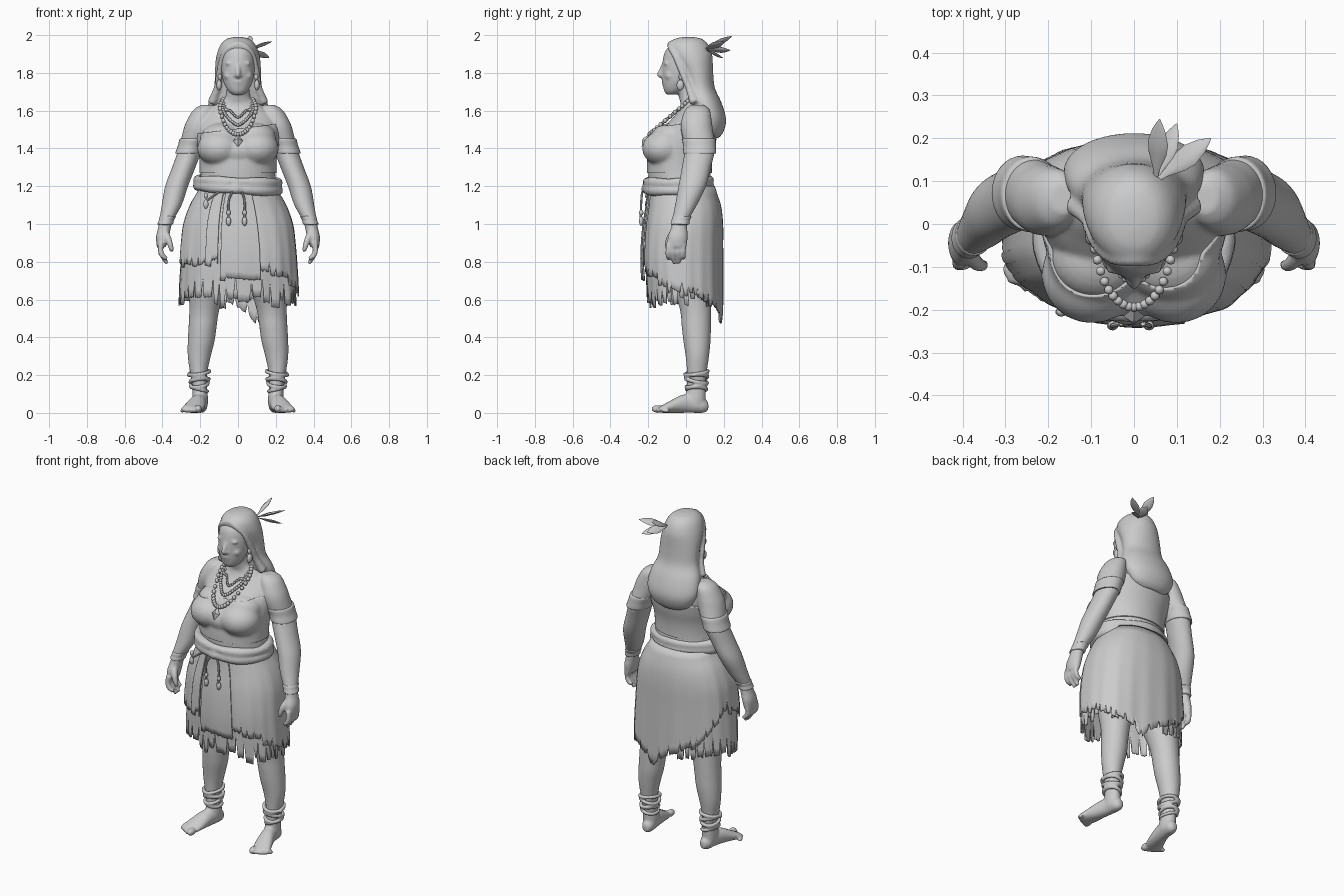
import bpy, bmesh, math, random
from mathutils import Vector, Matrix

if "Cube" in bpy.data.objects:
    bpy.data.objects.remove(bpy.data.objects["Cube"])

random.seed(4)
mat = bpy.data.materials.new("clay_grey")
mat.diffuse_color = (0.6, 0.6, 0.6, 1)
mat.use_nodes = True
mat.node_tree.nodes["Principled BSDF"].inputs["Base Color"].default_value = mat.diffuse_color


def finish(name, bm, angle=40):
    bmesh.ops.recalc_face_normals(bm, faces=bm.faces)
    me = bpy.data.meshes.new(name)
    bm.to_mesh(me)
    bm.free()
    me.materials.append(mat)
    me.shade_smooth()
    me.set_sharp_from_angle(angle=math.radians(angle))
    ob = bpy.data.objects.new(name, me)
    bpy.context.collection.objects.link(ob)
    return ob


def spline(pts, t):
    """Smooth curve through tuples, t from 0 to len-1."""
    i = min(int(t), len(pts) - 2)
    f = t - i
    p = [pts[max(0, min(len(pts) - 1, i + k))] for k in (-1, 0, 1, 2)]
    return [0.5 * (2 * b + (c - a) * f + (2 * a - 5 * b + 4 * c - d) * f * f
                   + (3 * b - a - 3 * c + d) * f ** 3) for a, b, c, d in zip(*p)]


def loft(bm, rings, seg=32, sub=4, s=1, along_y=False):
    """Skin ellipses (cx, cy, z, rx, ry); along_y swaps the last two axes."""
    rows = []
    for k in range((len(rings) - 1) * sub + 1):
        cx, cy, z, rx, ry = spline(rings, k / sub)
        row = []
        for j in range(seg):
            a = math.tau * j / seg
            x, y = cx + rx * math.cos(a), cy + ry * math.sin(a)
            row.append(bm.verts.new((s * x, z, max(y, 0)) if along_y else (s * x, y, z)))
        rows.append(row)
    skin(bm, rows)


def skin(bm, rows, caps=True):
    seg = len(rows[0])
    for a, b in zip(rows, rows[1:]):
        for j in range(seg):
            bm.faces.new((a[j], a[(j + 1) % seg], b[(j + 1) % seg], b[j]))
    if caps:
        bm.faces.new(rows[0])
        bm.faces.new(rows[-1])


def ball(bm, c, r, seg=16):
    m = Matrix.Translation(c) @ Matrix.Diagonal((*r, 1))
    bmesh.ops.create_uvsphere(bm, u_segments=seg, v_segments=max(5, seg // 2), radius=1, matrix=m)


def tube(bm, pts, seg=10, sub=5, close=False):
    """Round tube through (x, y, z, r) points."""
    n = (len(pts) - 1) * sub
    path = [spline(pts, k / sub) for k in range(n + 1)]
    rows = []
    for k, p in enumerate(path):
        lo, hi = path[max(k - 1, 0)], path[min(k + 1, n)]
        if close and k in (0, n):
            lo, hi = path[n - 1], path[1]
        q = (Vector(hi[:3]) - Vector(lo[:3])).to_track_quat('Z', 'X').to_matrix()
        rows.append([bm.verts.new(Vector(p[:3]) + q @ Vector((p[3] * math.cos(a), p[3] * math.sin(a), 0)))
                     for a in (math.tau * j / seg for j in range(seg))])
    skin(bm, rows, not close)


def fused(name, bm, voxel, smooth):
    """Melt overlapping volumes into one smooth skin."""
    ob = finish(name, bm)
    m = ob.modifiers.new("fuse", 'REMESH')
    m.mode, m.voxel_size, m.use_smooth_shade = 'VOXEL', voxel, True
    m = ob.modifiers.new("soften", 'SMOOTH')
    m.iterations, m.factor = smooth, 0.5
    return ob


def torso(bm):
    loft(bm, [(0, -.01, 1.0, .22, .15), (0, -.02, 1.1, .22, .16), (0, -.03, 1.2, .205, .165),
              (0, -.035, 1.28, .197, .165), (0, -.03, 1.36, .2, .165), (0, -.005, 1.44, .21, .158),
              (0, .025, 1.52, .212, .135), (0, .045, 1.58, .185, .1), (0, .045, 1.63, .12, .075),
              (0, .025, 1.67, .068, .062), (0, 0, 1.76, .058, .06)], 40)
    ball(bm, (0, -.1, 1.385), (.13, .112, .085), seg=24)
    for s in (1, -1):
        ball(bm, (s * .098, -.118, 1.4), (.112, .108, .088), seg=24)
        ball(bm, (s * .085, -.075, 1.46), (.11, .1, .075), seg=24)


# Body: torso, head, arms, hands, legs and feet melted together
bm = bmesh.new()
torso(bm)
loft(bm, [(0, -.075, 1.685, .028, .027), (0, -.063, 1.705, .053, .053), (0, -.045, 1.75, .076, .08),
          (0, -.03, 1.8, .086, .098), (0, -.025, 1.86, .089, .099), (0, -.015, 1.92, .084, .092),
          (0, 0, 1.965, .055, .055)])
tube(bm, [(0, -.118, 1.845, .011), (0, -.131, 1.815, .012), (0, -.139, 1.79, .0145), (0, -.125, 1.782, .01)])
ball(bm, (0, -.116, 1.754), (.028, .014, .008))
ball(bm, (0, -.113, 1.741), (.024, .014, .008))
ball(bm, (0, -.1, 1.712), (.028, .018, .016))
for s in (1, -1):
    ball(bm, (s * .014, -.124, 1.786), (.011, .012, .009))
    ball(bm, (s * .037, -.104, 1.85), (.032, .015, .01))
    ball(bm, (s * .046, -.085, 1.785), (.03, .028, .027))
    ball(bm, (s * .034, -.1, 1.826), (.016, .013, .008))
    loft(bm, [(.165, .06, 1.63, .03, .035), (.18, .06, 1.605, .055, .065), (.2, .056, 1.55, .07, .08),
              (.215, .058, 1.5, .074, .084), (.25, .073, 1.4, .064, .081), (.287, .055, 1.3, .062, .077),
              (.325, .033, 1.2, .061, .073), (.351, 0, 1.1, .053, .058), (.38, -.03, 1.02, .037, .043),
              (.389, -.036, .98, .034, .043), (.4, -.044, .93, .034, .053), (.405, -.047, .88, .025, .05)], 28, s=s)
    for y, tip in ((-.09, .815), (-.063, .79), (-.036, .792), (-.011, .82)):
        tube(bm, [(s * .406, y, .9, .0165), (s * .41, y - .004, .86, .0155),
                  (s * .398, y - .004, .83, .0145), (s * .376, y, tip, .01)], 8, 4)
    tube(bm, [(s * .39, -.06, .96, .021), (s * .369, -.09, .92, .018), (s * .356, -.097, .88, .015),
              (s * .349, -.092, .855, .011)], 8, 4)
    loft(bm, [(.12, -.01, 1.0, .12, .15), (.155, .025, .72, .105, .11), (.178, .05, .55, .08, .083),
              (.188, .055, .45, .074, .077), (.195, .058, .38, .071, .072), (.205, .06, .3, .061, .062),
              (.208, .058, .22, .047, .053), (.203, .055, .14, .038, .05), (.2, .05, .07, .042, .054),
              (.2, .05, .03, .038, .052)], 28, s=s)
    loft(bm, [(.195, .035, .118, .018, .022), (.197, .04, .09, .035, .04), (.203, .05, .03, .04, .05),
              (.215, .047, -.025, .046, .047), (.23, .033, -.08, .054, .033), (.243, .022, -.12, .056, .022),
              (.247, .018, -.14, .045, .016)], 24, s=s, along_y=True)
    for j in range(5):
        r = .021 if j == 0 else .0155 - .001 * j
        ball(bm, (s * (.21 + .0215 * j), -.15 + .0028 * j * j, r), (r * .95, r * 1.6, r))
fused("body", bm, .0075, 2)

# Wrapped top: the chest skin between two heights, pushed outward
bm = bmesh.new()
torso(bm)
src = fused("chest_form", bm, .011, 7)
bpy.context.view_layer.update()
shape = src.evaluated_get(bpy.context.evaluated_depsgraph_get()).to_mesh()
bm = bmesh.new()
bm.from_mesh(shape)
bpy.data.objects.remove(src)
bm.normal_update()
for v in bm.verts:
    v.co += v.normal * .007
for z, way in ((1.27, 1), (1.505, -1)):  # clean slanted edges
    bmesh.ops.bisect_plane(bm, geom=bm.verts[:] + bm.edges[:] + bm.faces[:], plane_co=(0, 0, z),
                           plane_no=Vector((0 if way > 0 else -.12, 0, 1)).normalized(),
                           clear_inner=way > 0, clear_outer=way < 0)
top = finish("wrapped_top", bm, 60)
top.modifiers.new("cloth", 'SOLIDIFY').thickness = .01

# Long hair
bm = bmesh.new()
loft(bm, [(0, .012, 1.99, .02, .025), (0, .012, 1.98, .06, .072), (0, .012, 1.95, .092, .106),
          (0, .024, 1.9, .112, .114), (0, .042, 1.85, .12, .1), (0, .058, 1.8, .122, .086),
          (0, .073, 1.72, .128, .08), (0, .097, 1.65, .155, .088), (0, .12, 1.58, .165, .088),
          (0, .135, 1.53, .152, .076), (0, .142, 1.48, .118, .052), (0, .145, 1.455, .065, .027)], 40)
for s in (1, -1):  # locks framing the forehead and cheeks
    tube(bm, [(0, -.083, 1.957, .016), (s * .045, -.081, 1.933, .016), (s * .08, -.055, 1.885, .016),
              (s * .098, -.018, 1.8, .018), (s * .11, .015, 1.72, .019), (s * .138, .045, 1.64, .026)])
fused("hair", bm, .009, 2)

# Hair feathers: pointed leaf blades
bm = bmesh.new()
base = Vector((.05, .1, 1.925))
for tip, w, roll in (((.06, .245, 1.995), .027, -.5), ((.1, .235, 1.92), .027, -.6),
                     ((.18, .2, 1.965), .028, -.4), ((.165, .195, 1.88), .026, -.5)):
    d = Vector(tip) - base
    q = d.to_track_quat('Y', 'Z').to_matrix() @ Matrix.Rotation(roll, 3, 'Y')
    skin(bm, [[bm.verts.new(base + q @ Vector((w * k * math.cos(a), t * d.length, .3 * w * k * math.sin(a))))
               for a in (math.tau * j / 10 for j in range(10))]
              for t, k in ((0, .15), (.2, .35), (.45, .9), (.62, 1), (.82, .65), (.93, .3), (1, .03))])
finish("hair_feathers", bm)

# Skirt layers with torn hems
SKIRT = [(0, -.02, .195, .165), (0, -.008, .248, .185), (0, -.01, .283, .198),
         (0, -.014, .296, .202), (0, -.015, .304, .203), (0, -.012, .31, .2), (0, -.01, .314, .198),
         (0, -.005, .315, .193), (0, 0, .315, .19)]


def skirt_layer(name, a0, a1, hem, push, cols=220, rows=14, jag=.03):
    bm = bmesh.new()
    grid = []
    left = 0
    for i in range(cols + 1):
        deg = a0 + (a1 - a0) * i / cols
        if left == 0:
            left, level = random.randint(4, 8), random.uniform(-jag, jag)
        left -= 1
        bottom = hem(deg, left == 0) + level + random.uniform(-.006, .006)
        a = math.radians(deg)
        c, s = math.cos(a), math.sin(a)
        col = []
        for r in range(rows + 1):
            z = 1.2 + (bottom - 1.2) * r / rows
            _, cy, rx, ry = spline(SKIRT, min((1.2 - z) * 10, 8))
            p = push + .0035 * (math.sin(a * 7 + push * 300) + .5 * math.sin(a * 19)) * r / rows
            e = .88 - (.13 * min(1, (1.2 - z) * 3) if s < 0 and c > 0 else 0)  # fuller front corner
            col.append(bm.verts.new(((rx + p) * math.copysign(abs(c) ** e, c),
                                     cy + (ry + p) * math.copysign(abs(s) ** e, s), z)))
        grid.append(col)
    for a, b in zip(grid, grid[1:]):
        for r in range(rows):
            bm.faces.new((a[r], b[r], b[r + 1], a[r + 1]))
    bmesh.ops.remove_doubles(bm, verts=bm.verts, dist=1e-5)
    ob = finish(name, bm, 60)
    ob.modifiers.new("cloth", 'SOLIDIFY').thickness = .008


HEM = [(-75, .73), (-50, .71), (0, .63), (50, .58), (66, .54), (76, .46), (88, .55), (120, .64), (150, .8),
       (170, .86), (200, .79), (225, .76), (250, .82)]


def outer_hem(deg, gap):
    for (a, za), (b, zb) in zip(HEM, HEM[1:]):
        if a <= deg <= b:
            return za + (zb - za) * (deg - a) / (b - a) + (.05 if gap else 0)
    return HEM[-1][1]


skirt_layer("under_skirt", 0, 360, lambda d, gap: .585 + (.11 if gap else 0), -.004, jag=.035)
skirt_layer("wrap_skirt", -75, 250, outer_hem, .008, jag=.025)
skirt_layer("front_apron", 256, 285, lambda d, gap: .71, .02, 30, jag=.012)
skirt_layer("side_flap", 240, 253, lambda d, gap: .8, .018, 16)

# Rolled belt with knot and hanging beaded cords
bm = bmesh.new()
for h, r, tilt in ((1.226, .026, -.008), (1.19, .028, -.014)):
    tube(bm, [(.211 * math.cos(a), -.043 + .163 * math.sin(a), h + tilt * math.cos(a + .4),
               r + .003 * math.sin(5 * a)) for a in (math.tau * k / 24 for k in range(25))], 12, 3, True)
ball(bm, (-.01, -.215, 1.185), (.045, .022, .026))
fused("belt", bm, .009, 3)
bm = bmesh.new()
for x, end in ((-.05, 1.0), (.035, 1.0), (-.17, 1.09)):
    y = -.237 if x > -.1 else -.205
    tube(bm, [(x * .6, y + .005, 1.17, .006), (x, y, 1.12, .006), (x, y - .003, end + .03, .006)], 8)
    ball(bm, (x, y, end + .06), (.012, .012, .016), seg=10)
    ball(bm, (x, y, end + .015), (.014, .012, .026), seg=10)
finish("belt_cords", bm)

# Necklaces: bead strings hanging in a sloping plane, plus pendant
bm = bmesh.new()
for low, wide, r, n in ((1.565, .07, .007, 32), (1.525, .08, .009, 32), (1.475, .095, .0115, 30)):
    pts = [(-wide * .8, 1.665), (-wide, 1.61), (-wide * .62, low + .035), (0, low),
           (wide * .62, low + .035), (wide, 1.61), (wide * .8, 1.665)]
    for k in range(n + 1):
        x, z = spline(pts, 6 * k / n)
        ball(bm, (x, .032 - (1.67 - z) * 1.16, z), (r, r, r * 1.1), seg=10)
bmesh.ops.create_cone(bm, segments=4, radius1=.03, radius2=.006, depth=.016, cap_ends=True,
                      matrix=Matrix.Translation((0, -.222, 1.445)) @ Matrix.Rotation(math.radians(60), 4, 'X')
                      @ Matrix.Diagonal((.85, 1.3, 1, 1)))
finish("necklaces", bm)

# Paired ornaments: earrings, arm bands, bracelets, ankle wraps
ear, band, cuff, wrap = (bmesh.new() for _ in range(4))
for s in (1, -1):
    ball(ear, (s * .1, -.03, 1.735), (.014, .02, .028))
    ball(ear, (s * .096, -.025, 1.778), (.011, .014, .018))
    loft(band, [(.234, .068, 1.452, .063, .075), (.236, .068, 1.449, .073, .088), (.25, .072, 1.412, .069, .086),
                (.262, .072, 1.376, .07, .087), (.263, .072, 1.373, .06, .075)], 32, s=s)
    loft(cuff, [(.372, -.022, 1.043, .03, .04), (.372, -.022, 1.038, .043, .051), (.379, -.028, 1.02, .04, .048),
                (.385, -.032, 1.0, .041, .049), (.386, -.032, .995, .03, .04)], 28, s=s)
    for k in range(5):
        t = .011 * (-1) ** k
        tube(wrap, [(s * (.205 + (.042 + .003 * k) * math.cos(a)), .056 + (.052 + .002 * k) * math.sin(a),
                     .125 + .022 * k + t * math.cos(a + k), .0105)
                    for a in (math.tau * j / 16 for j in range(17))], 8, 2, True)
    ball(wrap, (s * .258, .04, .2), (.014, .014, .01))
for name, b in (("earrings", ear), ("arm_bands", band), ("bracelets", cuff)):
    finish(name, b)
fused("ankle_wraps", wrap, .006, 1)
